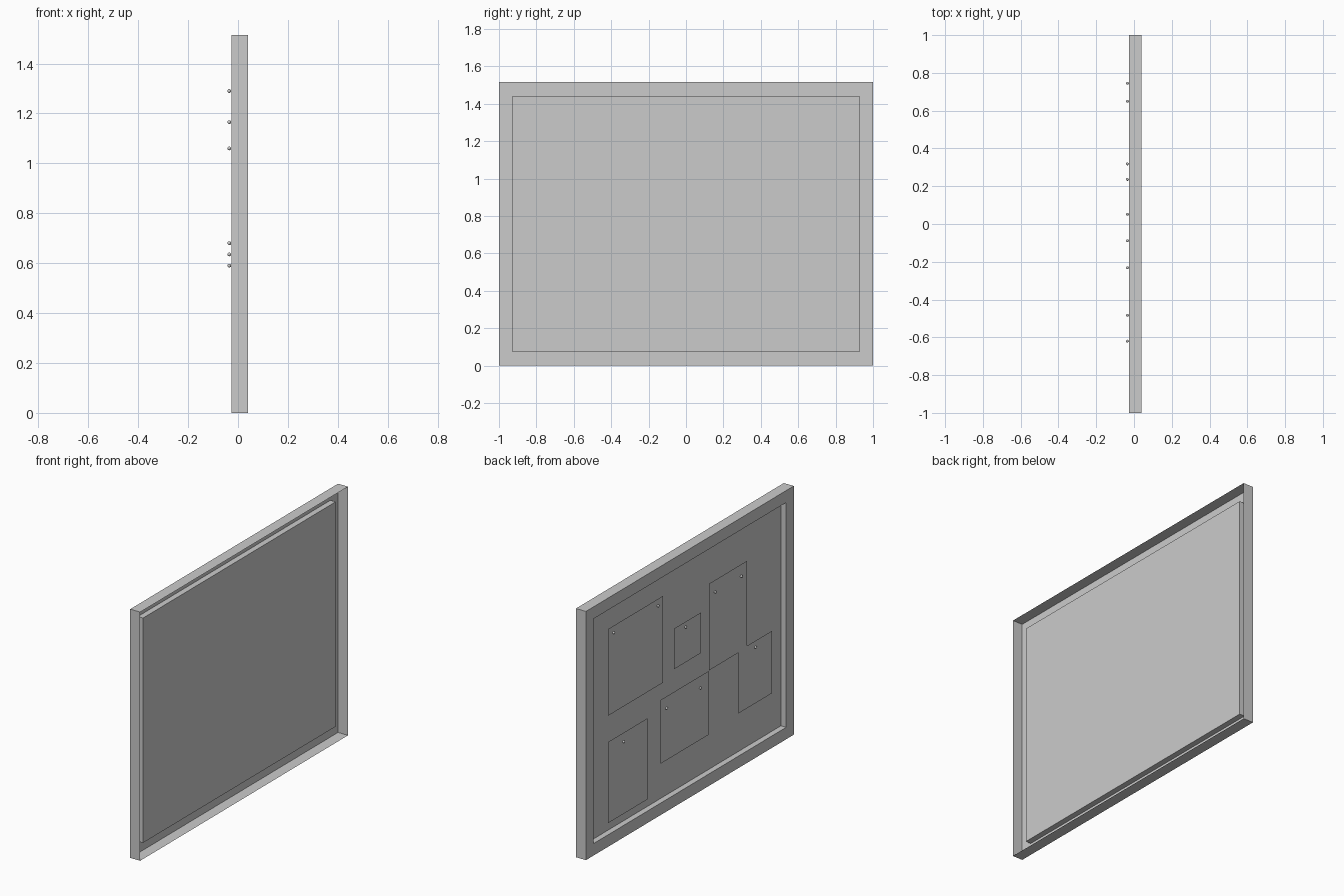
import bpy, bmesh

if "Cube" in bpy.data.objects:
    bpy.data.objects.remove(bpy.data.objects["Cube"])

HEIGHT = 1.515
BACK, FRONT, BOARD, PAPER, PIN = 0.041, -0.026, 0.009, -0.031, -0.035
BORDER = 0.073


def rect(bm, x, y0, y1, z0, z1):
    return [bm.verts.new((x, y, z)) for y, z in ((y0, z0), (y0, z1), (y1, z1), (y1, z0))]


def finish(bm, name):
    mesh = bpy.data.meshes.new(name)
    bm.to_mesh(mesh)
    bm.free()
    ob = bpy.data.objects.new(name, mesh)
    bpy.context.collection.objects.link(ob)
    return ob


def inset_rect(bm, x, d):
    return rect(bm, x, -1 + d, 1 - d, d, HEIGHT - d)


# Hollow-backed frame: outer wall, front rim, inner wall
bm = bmesh.new()
loops = [inset_rect(bm, x, d) for x, d in
         ((BACK, 0), (FRONT, 0), (FRONT, BORDER), (BOARD, BORDER))]
for a, b in zip(loops, loops[1:]):
    for i in range(4):
        j = (i + 1) % 4
        bm.faces.new((a[i], b[i], b[j], a[j]))
bmesh.ops.recalc_face_normals(bm, faces=bm.faces[:])
rim = next(f for f in bm.faces if all(abs(v.co.x - FRONT) < 1e-5 for v in f.verts))
if rim.normal.x > 0:
    bmesh.ops.reverse_faces(bm, faces=bm.faces[:])
finish(bm, "frame")


# Flat sheets face -x
def sheet(name, x, y0, y1, z0, z1):
    bm = bmesh.new()
    face = bm.faces.new(rect(bm, x, y0, y1, z0, z1))
    face.normal_update()
    if face.normal.x > 0:
        face.normal_flip()
    finish(bm, name)


# Backing board
sheet("board", BOARD, -1 + BORDER, 1 - BORDER, BORDER, HEIGHT - BORDER)

# Pinned papers
papers = [
    (0.268, 0.797, 0.802, 1.33),
    (-0.102, 0.158, 0.843, 1.09),
    (-0.544, -0.177, 0.707, 1.235),
    (-0.785, -0.463, 0.337, 0.717),
    (-0.172, 0.292, 0.317, 0.705),
    (0.417, 0.794, 0.148, 0.642),
]
for i, p in enumerate(papers):
    sheet(f"paper_{i + 1}", PAPER, *p)

# Round pin heads
pins = [(0.745, 1.29), (0.318, 1.29), (0.052, 1.06), (-0.232, 1.165), (-0.483, 1.165),
        (-0.62, 0.68), (0.236, 0.635), (-0.089, 0.635), (0.65, 0.59)]
for i, (y, z) in enumerate(pins):
    bm = bmesh.new()
    bmesh.ops.create_uvsphere(bm, u_segments=16, v_segments=8, radius=0.0075)
    for f in bm.faces:
        f.smooth = True
    finish(bm, f"pin_{i + 1}").location = (PIN, y, z)
